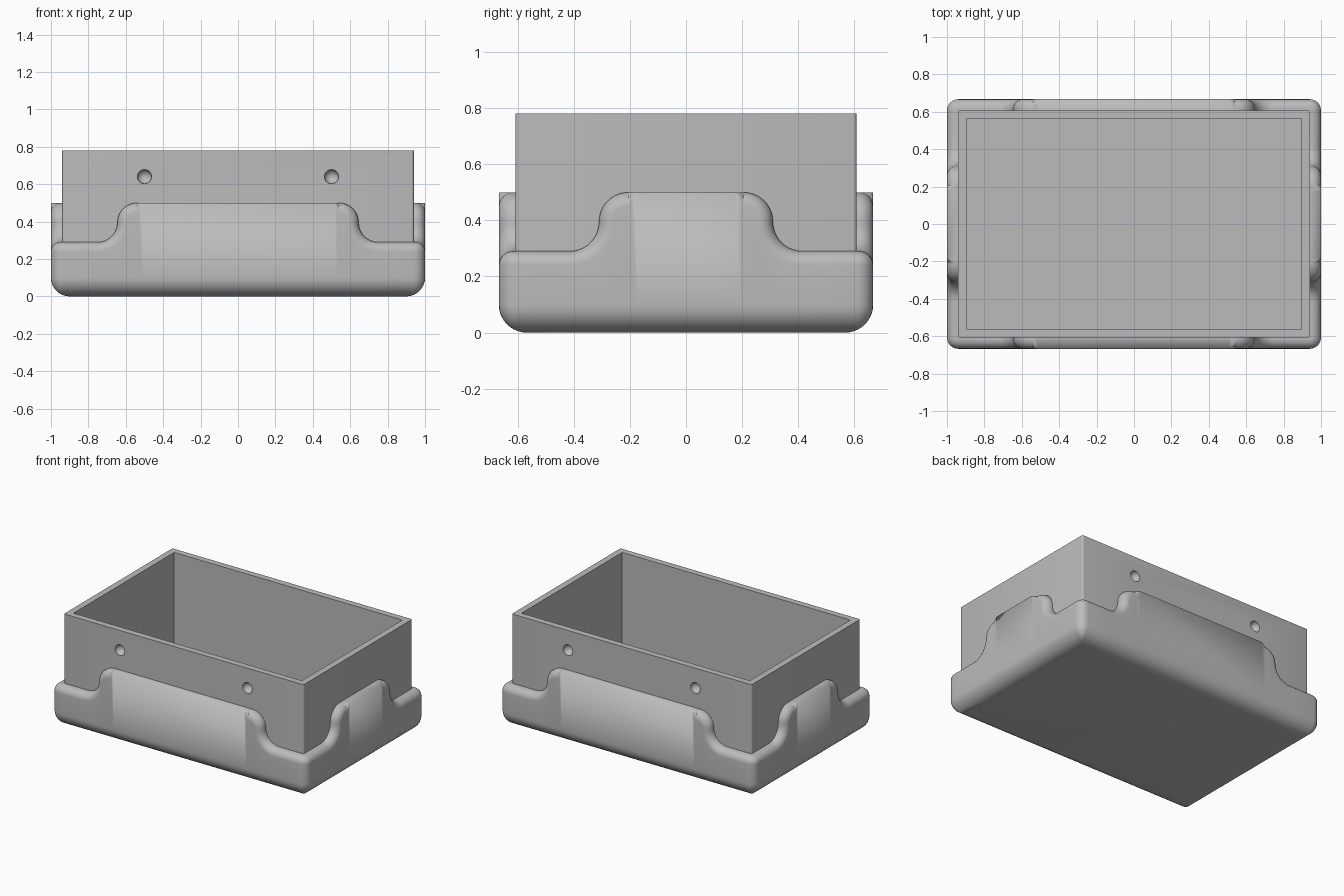
import bpy
import bmesh
from math import pi, sin, cos, radians
from mathutils import Vector, Matrix

cube = bpy.data.objects.get("Cube")
if cube:
    bpy.data.objects.remove(cube, do_unlink=True)

HALF = (1.0, 0.667)      # outer half sizes of the sleeve
WALL = 0.06              # sleeve thickness
LOW, HIGH = 0.29, 0.5    # sleeve height at the corners and at the tabs
FILLET, FOOT = 0.05, 0.1
STEPS = 10

grey = bpy.data.materials.new("grey")
grey.use_nodes = True
grey.diffuse_color = (0.5, 0.5, 0.5, 1)
grey.node_tree.nodes["Principled BSDF"].inputs["Base Color"].default_value = (0.5, 0.5, 0.5, 1)


def make_object(name, bm):
    bmesh.ops.recalc_face_normals(bm, faces=bm.faces)
    mesh = bpy.data.meshes.new(name)
    bm.to_mesh(mesh)
    bm.free()
    obj = bpy.data.objects.new(name, mesh)
    bpy.context.collection.objects.link(obj)
    mesh.materials.append(grey)
    return obj


def smooth(obj):
    bpy.ops.object.select_all(action='DESELECT')
    obj.select_set(True)
    bpy.context.view_layer.objects.active = obj
    bpy.ops.object.shade_smooth_by_angle(angle=radians(30))


def tab_edge(tab):
    """Right half of a panel's top edge: (u, z, normal u, normal z, fillet)."""
    r = (HIGH - LOW) / 2
    mid = LOW + r
    pts = [(tab - 0.03, HIGH, 0, -1, 0), (tab - 0.01, HIGH, 0, -1, FILLET * 0.6)]
    for i in range(STEPS + 1):
        a = pi / 2 * i / STEPS
        pts.append((tab + r * sin(a), mid + r * cos(a), -sin(a), -cos(a), FILLET))
    for i in range(1, STEPS + 1):
        a = pi / 2 * (1 - i / STEPS)
        pts.append((tab + 2 * r - r * sin(a), mid - r * cos(a), -sin(a), -cos(a), FILLET))
    return pts


def panel(tab):
    right = tab_edge(tab)
    left = [(-u, z, -nu, nz, f) for u, z, nu, nz, f in reversed(right)]
    return left + right


def column(side, corner, station):
    """One cross-section of the sleeve, from its inner lip to its underside."""
    u, z, nu, nz, fillet = station
    a, b = HALF if side % 2 == 0 else HALF[::-1]
    turn = Matrix.Rotation(side * pi / 2, 3, 'Z')

    def place(along, inset, height):
        if corner is None:
            p = Vector((along, inset - b, height))
        else:
            radius = max(WALL - inset, 0)
            back = max(inset, WALL)
            p = Vector((a - back + radius * sin(corner),
                        back - b - radius * cos(corner), height))
        return turn @ p

    rows = [place(u, WALL + 0.005, z)]
    for i in range(STEPS + 1):
        t = pi / 2 * i / STEPS
        off = fillet * (1 - cos(t))
        rows.append(place(u + nu * off, fillet * (1 - sin(t)), z + nz * off))
    foot_u = u + nu * fillet
    for i in range(STEPS + 1):
        t = pi / 2 * i / STEPS
        rows.append(place(foot_u, FOOT * (1 - cos(t)), FOOT * (1 - sin(t))))
    return rows


# Protective sleeve: cross-sections lofted around four panels and corners
bm = bmesh.new()
columns = []
for side in range(4):
    for station in panel(0.54 if side % 2 == 0 else 0.205):
        columns.append(column(side, None, station))
    for i in range(7):
        columns.append(column(side, pi / 2 * i / 6, (0, LOW, 0, -1, FILLET)))
grid = [[bm.verts.new(p) for p in col] for col in columns]
for left, right in zip(grid, grid[1:] + grid[:1]):
    for i in range(len(left) - 1):
        bm.faces.new((left[i], left[i + 1], right[i + 1], right[i]))
bmesh.ops.remove_doubles(bm, verts=bm.verts, dist=0.0002)
rim = [e for e in bm.edges if e.is_boundary and all(v.co.z < 0.001 for v in e.verts)]
bmesh.ops.contextual_create(bm, geom=rim)
smooth(make_object("sleeve", bm))

# Inner box: open-topped, with slightly rounded upright edges
bm = bmesh.new()
bmesh.ops.create_cube(bm, size=1, matrix=Matrix.Translation((0, 0, 0.41))
                      @ Matrix.Diagonal((1.88, 1.216, 0.74, 1)))
upright = [e for e in bm.edges if abs(e.verts[0].co.z - e.verts[1].co.z) > 0.5]
bmesh.ops.bevel(bm, geom=upright, offset=0.012, segments=4, profile=0.5, affect='EDGES')
box = make_object("inner_box", bm)

# Cutters: the cavity and four round dimples in the long walls
bm = bmesh.new()
bmesh.ops.create_cube(bm, size=1, matrix=Matrix.Translation((0, 0, 0.55))
                      @ Matrix.Diagonal((1.79, 1.126, 0.9, 1)))
for x in (-0.5, 0.5):
    for y in (-0.608, 0.608):
        bmesh.ops.create_uvsphere(bm, u_segments=32, v_segments=16, radius=0.038,
                                  matrix=Matrix.Translation((x, y, 0.64)))
cutter = make_object("cutter", bm)
cutter.hide_render = True
cut = box.modifiers.new("hollow", 'BOOLEAN')
cut.operation = 'DIFFERENCE'
cut.solver = 'EXACT'
cut.object = cutter
bpy.context.view_layer.objects.active = box
bpy.ops.object.modifier_apply(modifier=cut.name)
bpy.data.objects.remove(cutter, do_unlink=True)
smooth(box)
